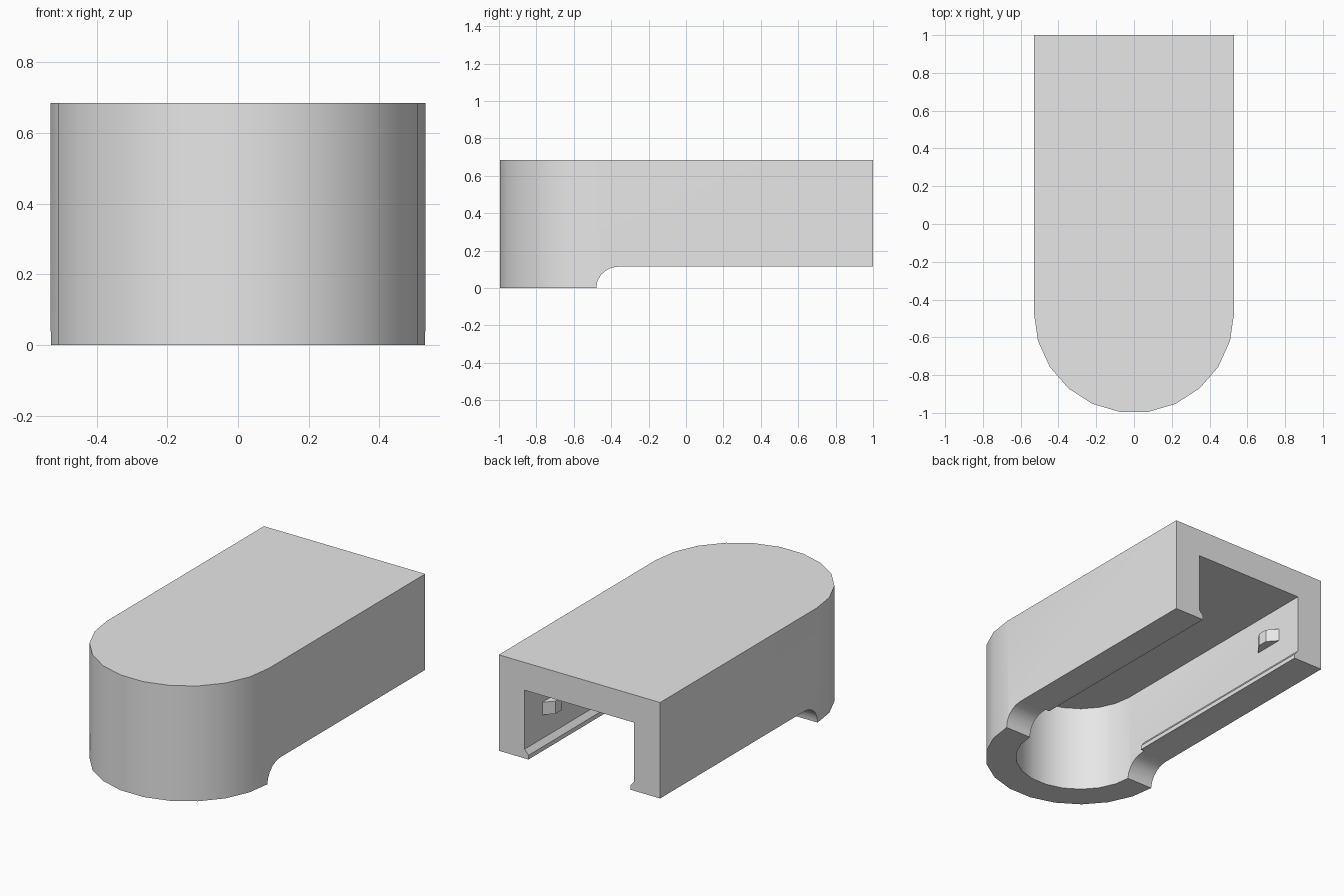
import bpy
import bmesh
import math

if "Cube" in bpy.data.objects:
    bpy.data.objects.remove(bpy.data.objects["Cube"], do_unlink=True)

HALF_W, INNER_W = 0.53, 0.36
HEIGHT, CEILING = 0.685, 0.52
UNDERSIDE = 0.115
ARC_Y = -0.47
ARC_STEPS = 11

grey = bpy.data.materials.new("plain grey")
grey.use_nodes = True
grey.diffuse_color = (0.8, 0.8, 0.8, 1)
grey.node_tree.nodes["Principled BSDF"].inputs["Base Color"].default_value = (0.8, 0.8, 0.8, 1)


def prism(name, points, offset):
    """Extrude a closed 3D outline along an offset vector."""
    bm = bmesh.new()
    face = bm.faces.new([bm.verts.new(p) for p in points])
    result = bmesh.ops.extrude_face_region(bm, geom=[face], use_keep_orig=True)
    moved = [v for v in result["geom"] if isinstance(v, bmesh.types.BMVert)]
    bmesh.ops.translate(bm, verts=moved, vec=offset)
    bmesh.ops.recalc_face_normals(bm, faces=bm.faces)
    mesh = bpy.data.meshes.new(name)
    bm.to_mesh(mesh)
    bm.free()
    mesh.materials.append(grey)
    obj = bpy.data.objects.new(name, mesh)
    bpy.context.collection.objects.link(obj)
    return obj


def round_nosed_plan(radius, back_y, z):
    """Straight sides closed at the front by a half circle."""
    angles = [math.pi + math.pi * i / ARC_STEPS for i in range(ARC_STEPS + 1)]
    arc = [(radius * math.cos(a), ARC_Y + radius * math.sin(a), z) for a in angles]
    return arc + [(radius, back_y, z), (-radius, back_y, z)]


def activate(obj):
    bpy.ops.object.select_all(action='DESELECT')
    obj.select_set(True)
    bpy.context.view_layer.objects.active = obj


def subtract(target, cutter):
    cutter.hide_render = True
    mod = target.modifiers.new("cut", 'BOOLEAN')
    mod.operation = 'DIFFERENCE'
    mod.solver = 'EXACT'
    mod.object = cutter
    activate(target)
    bpy.ops.object.modifier_apply(modifier=mod.name)
    bpy.data.objects.remove(cutter, do_unlink=True)


# Outer body with a rounded nose
body = prism("cover_body", round_nosed_plan(HALF_W, 1, 0), (0, 0, HEIGHT))

# Hollow channel, open below and at the back
channel = prism("channel_cutter", round_nosed_plan(INNER_W, 1.2, -0.2), (0, 0, CEILING + 0.2))
subtract(body, channel)

# Raised underside, with a concave quarter round behind the nose
curve = []
for i in range(6):
    a = math.pi - math.pi / 2 * i / 5
    curve.append((-1, -0.36 + 0.12 * math.cos(a), UNDERSIDE * math.sin(a)))
outline = [(-1, -0.48, -0.2)] + curve + [(-1, 1.2, UNDERSIDE), (-1, 1.2, -0.2)]
subtract(body, prism("underside_cutter", outline, (2, 0, 0)))

activate(body)
bpy.ops.object.shade_smooth_by_angle(angle=math.radians(30))

for name, side in (("left", 1), ("right", -1)):
    # Retaining lip along the bottom of the inner wall
    lip = [(0.36, 0.115), (0.335, 0.115), (0.335, 0.14), (0.36, 0.17)]
    prism(name + "_lip", [(side * x, -0.34, z) for x, z in lip], (0, 1.34, 0))
    # Small tapered catch near the open end
    catch = [(0.36, 0.835), (0.31, 0.78), (0.31, 0.72), (0.36, 0.65)]
    prism(name + "_catch", [(side * x, y, 0.31) for x, y in catch], (0, 0, 0.075))
